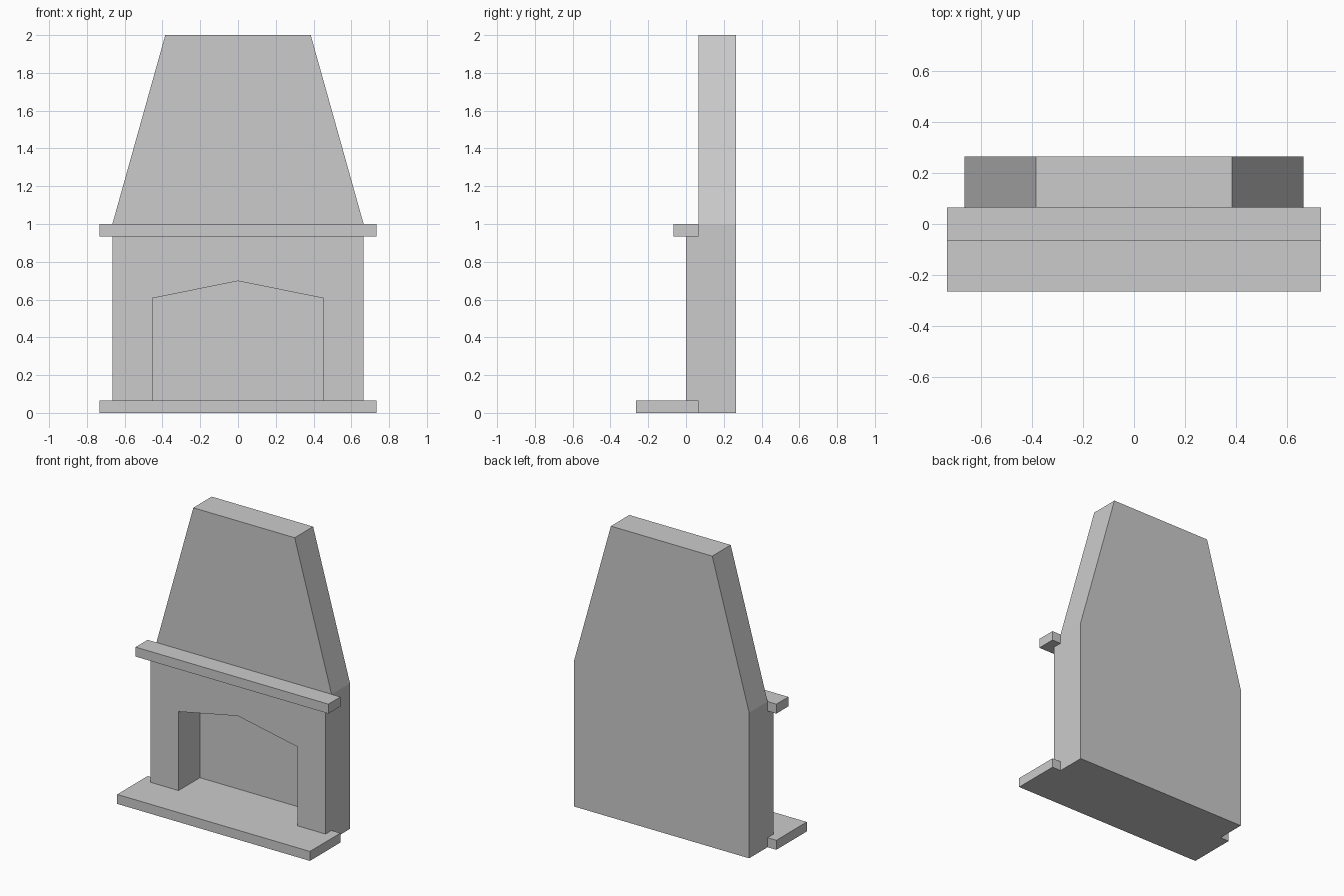
import bpy
import bmesh

if "Cube" in bpy.data.objects:
    bpy.data.objects.remove(bpy.data.objects["Cube"])

U = 0.065           # slab thickness / step
HALF_W = 0.665      # half width of the body
SLAB_W = 0.732      # half width of hearth and mantel
DEPTH = 0.265       # half of the overall depth


def prism(name, half_profile, y0, y1):
    """Mirror a right-hand (x, z) profile about x = 0 and extrude it along y."""
    left = [(-x, z) for x, z in reversed(half_profile) if x > 0]
    bm = bmesh.new()
    face = bm.faces.new([bm.verts.new((x, y0, z)) for x, z in half_profile + left])
    ext = bmesh.ops.extrude_face_region(bm, geom=[face])["geom"]
    verts = [g for g in ext if isinstance(g, bmesh.types.BMVert)]
    bmesh.ops.translate(bm, verts=verts, vec=(0, y1 - y0, 0))
    bmesh.ops.recalc_face_normals(bm, faces=bm.faces)
    mesh = bpy.data.meshes.new(name)
    bm.to_mesh(mesh)
    bm.free()
    obj = bpy.data.objects.new(name, mesh)
    bpy.context.collection.objects.link(obj)
    return obj


def slab(name, half_w, z0, z1, y0, y1):
    return prism(name, [(half_w, z0), (half_w, z1)], y0, y1)


def combine(target, other, operation):
    """Apply an exact boolean and discard the helper."""
    mod = target.modifiers.new(operation.lower(), 'BOOLEAN')
    mod.operation = operation
    mod.solver = 'EXACT'
    mod.object = other
    bpy.context.view_layer.objects.active = target
    bpy.ops.object.modifier_apply(modifier=mod.name)
    bpy.data.objects.remove(other)


# Chimney breast: straight below, tapered above the mantel
fireplace = prism("fireplace", [(HALF_W, 0), (HALF_W, 1), (0.385, 2)], U, DEPTH)

# Surround standing proud of the breast, hearth slab and mantel shelf
for part in (
    slab("surround", HALF_W, U / 2, 1 - U / 2, 0, U),
    slab("hearth", SLAB_W, 0, U, -DEPTH, U),
    slab("mantel", SLAB_W, 1 - U, 1, -U, U),
):
    combine(fireplace, part, 'UNION')

# Firebox opening with a shallow pointed head
opening = prism("firebox_cutter", [(0.452, U), (0.452, 0.607), (0, 0.698)], -0.1, 0.232)
combine(fireplace, opening, 'DIFFERENCE')
